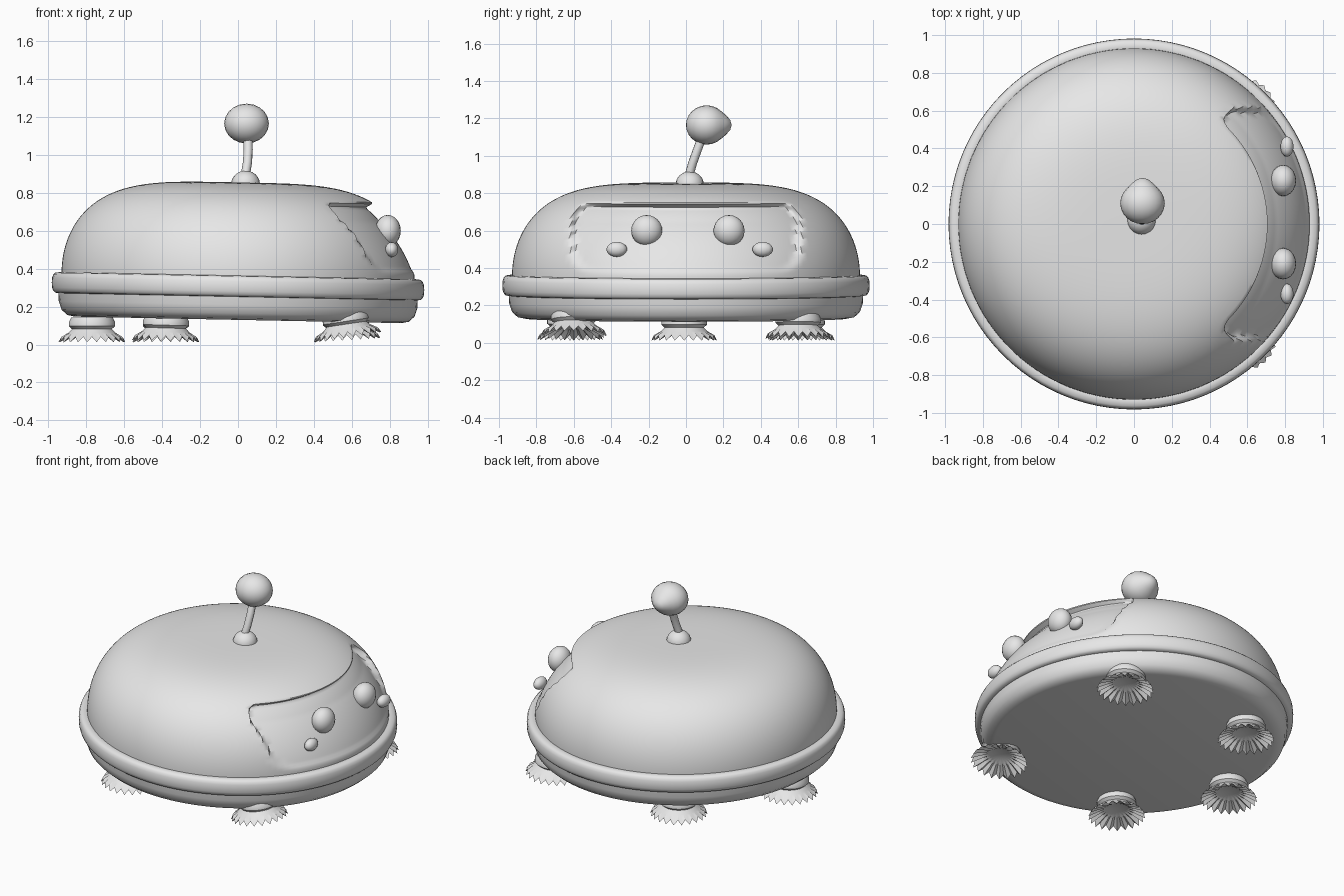
import bpy, bmesh, math
from mathutils import Vector, Matrix

if "Cube" in bpy.data.objects:
    bpy.data.objects.remove(bpy.data.objects["Cube"])

grey = bpy.data.materials.new("light_grey")
grey.diffuse_color = (0.8, 0.8, 0.8, 1)
grey.use_nodes = True
grey.node_tree.nodes["Principled BSDF"].inputs["Base Color"].default_value = grey.diffuse_color


def finish(bm, name, angle=40):
    bmesh.ops.recalc_face_normals(bm, faces=bm.faces)
    me = bpy.data.meshes.new(name)
    bm.to_mesh(me)
    bm.free()
    me.materials.append(grey)
    ob = bpy.data.objects.new(name, me)
    bpy.context.collection.objects.link(ob)
    bpy.context.view_layer.objects.active = ob
    ob.select_set(True)
    bpy.ops.object.shade_smooth_by_angle(angle=math.radians(angle))
    ob.select_set(False)
    return ob


def lathe(profile, segs):
    """Spin (radius, z) points around z; radius 0 becomes a single pole."""
    bm = bmesh.new()
    rings = []
    for r, z in profile:
        if r < 1e-4:
            rings.append([bm.verts.new((0, 0, z))] * segs)
        else:
            rings.append([bm.verts.new((r * math.cos(2 * math.pi * i / segs),
                                        r * math.sin(2 * math.pi * i / segs), z))
                          for i in range(segs)])
    for a, b in zip(rings, rings[1:]):
        for i in range(segs):
            j = (i + 1) % segs
            bm.faces.new(list(dict.fromkeys((a[i], a[j], b[j], b[i]))))
    return bm, rings


def lean(bm):
    # the whole shell dips slightly towards the face side
    for v in bm.verts:
        v.co.z -= 0.02 * v.co.x


def ball(name, centre, radii, segs=20):
    bm = bmesh.new()
    bmesh.ops.create_uvsphere(bm, u_segments=segs, v_segments=segs // 2 + 2, radius=1)
    bmesh.ops.transform(bm, verts=bm.verts,
                        matrix=Matrix.Translation(centre) @ Matrix.Diagonal((*radii, 1)))
    return finish(bm, name)


# Lower body with flat underside
bm, _ = lathe([(0, 0.13), (0.86, 0.13), (0.90, 0.138), (0.93, 0.165),
               (0.945, 0.21), (0.95, 0.30), (0, 0.30)], 96)
lean(bm)
finish(bm, "lower_body")

# Bumper rim
rim = []
for k in range(17):
    a = 2 * math.pi * k / 16
    rim.append((0.94 + 0.042 * math.copysign(abs(math.cos(a)) ** 0.6, math.cos(a)),
                0.307 + 0.056 * math.copysign(abs(math.sin(a)) ** 0.8, math.sin(a))))
bm, _ = lathe(rim, 96)
bmesh.ops.remove_doubles(bm, verts=bm.verts, dist=1e-4)
lean(bm)
finish(bm, "bumper_rim", 60)

# Dome with the recessed face panel
N = 56
prof = []
for k in range(N + 1):
    a = math.pi / 2 * k / N
    prof.append((0.93 * max(math.cos(a), 0) ** 0.5, 0.36 + 0.495 * math.sin(a)))
bm, _ = lathe(prof, 160)
for v in bm.verts:
    if v.co.x > 0:
        corner = 0.12
        qy = abs(v.co.y) - 0.62 + corner
        qz = abs(v.co.z - 0.575) - 0.19 + corner
        d = math.hypot(max(qy, 0), max(qz, 0)) + min(max(qy, qz), 0) - corner
        s = min(max(-d / 0.035, 0), 1)
        taper = min(max((v.co.z - 0.36) / 0.3, 0), 1)
        v.co.x -= 0.08 * s * s * (3 - 2 * s) * taper
lean(bm)
finish(bm, "dome", 50)

# Eyes and cheeks
for side in (-1, 1):
    ball("eye", (0.79, 0.01 + 0.22 * side, 0.60), (0.068, 0.083, 0.083))
    ball("cheek", (0.81, 0.02 + 0.39 * side, 0.50), (0.035, 0.055, 0.04), 14)

# Antenna base, stem and pointed knob
ball("antenna_base", (0.04, 0.02, 0.845), (0.076, 0.076, 0.072))

curve = bpy.data.curves.new("stem_path", 'CURVE')
curve.dimensions = '3D'
curve.bevel_depth = 0.024
curve.bevel_resolution = 3
spline = curve.splines.new('POLY')
path = [(0.038, 0.015, 0.89), (0.05, 0.035, 0.96), (0.054, 0.06, 1.03), (0.052, 0.09, 1.11)]
spline.points.add(len(path) - 1)
for p, co in zip(spline.points, path):
    p.co = (*co, 1)
curve.materials.append(grey)
stem = bpy.data.objects.new("antenna_stem", curve)
bpy.context.collection.objects.link(stem)

bm = bmesh.new()
bmesh.ops.create_uvsphere(bm, u_segments=20, v_segments=12, radius=1)
for v in bm.verts:
    if v.co.z > 0.8:
        v.co.z += 0.22 * (v.co.z - 0.8) / 0.2
bmesh.ops.transform(bm, verts=bm.verts, matrix=Matrix.Translation((0.045, 0.11, 1.165))
                    @ Matrix.Rotation(-math.pi / 2, 4, 'X')
                    @ Matrix.Diagonal((0.118, 0.105, 0.11, 1)))
finish(bm, "antenna_knob")

# Five suction feet with frayed, pleated skirts: (x, y, tilt around y)
feet = [(-0.77, -0.01, 0.0), (-0.38, 0.62, 0.0), (-0.38, -0.62, 0.03),
        (0.57, 0.60, -0.06), (0.57, -0.60, -0.15)]
foot_profile = [(0, 0.15), (0.11, 0.15), (0.122, 0.125), (0.122, 0.105), (0.105, 0.09),
                (0.125, 0.07), (0.17, 0.035), (0.115, 0.06), (0.06, 0.08), (0, 0.085)]
for x, y, tilt in feet:
    bm, rings = lathe(foot_profile, 44)
    for i in range(44):
        odd = i % 2
        rings[6][i].co.z += 0.013 if odd else -0.015
        rings[6][i].co.xy *= 0.96 if odd else 1.04
        rings[7][i].co.z += 0.008 if odd else -0.008
    pivot = Vector((0, 0, 0.1))
    bmesh.ops.rotate(bm, verts=bm.verts, cent=pivot, matrix=Matrix.Rotation(tilt, 3, 'Y'))
    low = min(v.co.z for v in bm.verts)
    lift = 0.012 - low
    bmesh.ops.translate(bm, verts=bm.verts, vec=(x, y, lift))
    finish(bm, "foot", 35)
